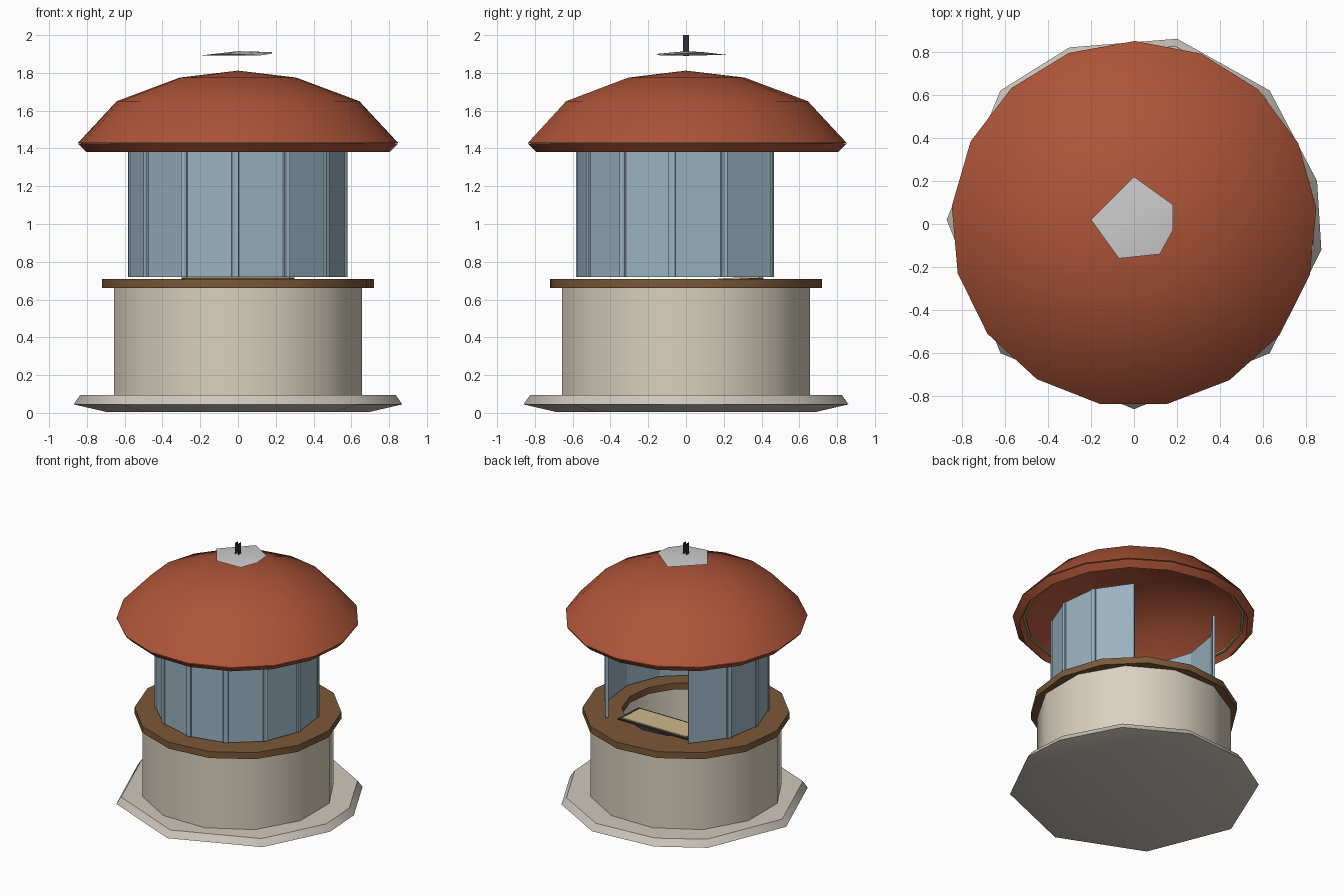
import bpy, math
from mathutils import Matrix, Vector

if "Cube" in bpy.data.objects:
    bpy.data.objects.remove(bpy.data.objects["Cube"])


def mat(name, r, g, b):
    m = bpy.data.materials.new(name)
    m.diffuse_color = (r, g, b, 1)
    m.use_nodes = True
    m.node_tree.nodes["Principled BSDF"].inputs["Base Color"].default_value = m.diffuse_color
    return m


RED = mat("terracotta", 0.42, 0.09, 0.04)
CREAM = mat("cream", 0.70, 0.64, 0.52)
STONE = mat("stone", 0.62, 0.58, 0.51)
WOOD = mat("wood", 0.20, 0.10, 0.04)
BLUE = mat("blue_glass", 0.32, 0.45, 0.53)
GOLD = mat("gold", 0.45, 0.33, 0.14)
TAN = mat("tan", 0.66, 0.50, 0.28)
DARK = mat("dark_metal", 0.03, 0.03, 0.04)


def make(name, verts, faces, material=None, smooth=None):
    me = bpy.data.meshes.new(name)
    me.from_pydata(verts, [], faces)
    ob = bpy.data.objects.new(name, me)
    bpy.context.collection.objects.link(ob)
    if material:
        me.materials.append(material)
    if smooth:
        bpy.ops.object.select_all(action='DESELECT')
        bpy.context.view_layer.objects.active = ob
        ob.select_set(True)
        bpy.ops.object.shade_smooth_by_angle(angle=math.radians(smooth))
    return ob


def lathe(name, profile, n, material, closed=False, turn=0.0, smooth=40):
    """Spin (radius, z) points round z; a zero radius becomes a pole."""
    verts, rings = [], []
    for r, z in profile:
        start = len(verts)
        if r == 0:
            verts.append((0, 0, z))
            rings.append([start] * n)
            continue
        for i in range(n):
            a = math.radians(turn) + math.tau * i / n
            verts.append((r * math.cos(a), r * math.sin(a), z))
        rings.append(list(range(start, start + n)))
    pairs = list(zip(rings, rings[1:])) + ([(rings[-1], rings[0])] if closed else [])
    faces = []
    for lo, hi in pairs:
        for i in range(n):
            j = (i + 1) % n
            f = list(dict.fromkeys((lo[i], lo[j], hi[j], hi[i])))
            faces.append(f)
    return make(name, verts, faces, material, smooth)


def stack(name, outline, levels, material, smooth=50):
    """Scaled copies of an outline joined into a closed solid."""
    n = len(outline)
    verts = [(x * s, y * s, z) for s, z in levels for x, y in outline]
    faces = [(k * n + i, k * n + (i + 1) % n, (k + 1) * n + (i + 1) % n, (k + 1) * n + i)
             for k in range(len(levels) - 1) for i in range(n)]
    faces += [list(range(n))[::-1], list(range(len(verts) - n, len(verts)))]
    return make(name, verts, faces, material, smooth)


def box(name, size, matrix, material):
    c = [(x, y, z) for z in (-.5, .5) for x, y in ((-.5, -.5), (.5, -.5), (.5, .5), (-.5, .5))]
    verts = [matrix @ Vector((x * size[0], y * size[1], z * size[2])) for x, y, z in c]
    faces = [(3, 2, 1, 0), (4, 5, 6, 7)] + [(i, (i + 1) % 4, (i + 1) % 4 + 4, i + 4) for i in range(4)]
    return make(name, verts, faces, material)


# Uneven stone plinth
base = [(.63, .62), (.2, .86), (-.3, .82), (-.62, .62), (-.87, .02),
        (-.62, -.6), (0, -.86), (.63, -.6), (.87, -.12), (.85, .2)]
stack("plinth", base, [(.8, 0.005), (1, .045), (.96, .095)], STONE)

# Hollow drum wall and counter ring
lathe("drum_wall", [(.68, .09), (.68, .67), (.62, .67), (.62, .09)], 12, CREAM, True, 15)
lathe("counter", [(.45, .66), (.725, .66), (.725, .71), (.45, .71)], 14, WOOD, True, 6, 30)

# Ten flat panels leaving an opening at the back
STEP, START = 28, 128.5
for k in range(10):
    a = math.radians(START + STEP * (k + .5))
    m = Matrix.Rotation(a, 4, 'Z') @ Matrix.Translation((.552, 0, 1.05))
    box(f"wall_panel_{k + 1}", (.02, .315, .66), m, BLUE)

# Serving board inside, behind the opening
tilt = Matrix.Translation((0, .28, .695)) @ Matrix.Rotation(math.radians(3), 4, 'X')
box("board_frame", (.6, .26, .03), tilt, DARK)
box("board_top", (.55, .22, .012), tilt @ Matrix.Translation((0, 0, .016)), TAN)

# Open dome roof, eave band and thin trim
lathe("roof", [(.85, 1.43), (.645, 1.65), (.31, 1.775), (0, 1.812)], 17, RED, turn=5, smooth=60)
lathe("eave_band", [(.775, 1.425), (.805, 1.38), (.85, 1.425)], 17, RED, True, 5, 30)
lathe("eave_trim", [(.76, 1.42), (.835, 1.42), (.835, 1.435), (.76, 1.435)], 17, GOLD, True, 5, 30)

# Floating finial plate, a shallow uneven cone
plate = [(0, .22), (-.2, .02), (-.07, -.16), (.12, -.14), (.18, -.03), (.18, .09)]
zs = [1.895, 1.892, 1.9, 1.893, 1.902, 1.91]
make("finial_plate", [(x, y, z) for (x, y), z in zip(plate, zs)] + [(0, 0, 1.915), (0, 0, 1.892)],
     [(i, (i + 1) % 6, 6) for i in range(6)] + [((i + 1) % 6, i, 7) for i in range(6)], None, 60)

# Two flat blades forming the spike
for name, x in (("spike_left", -.013), ("spike_right", .013)):
    make(name, [(x, -.016, 1.89), (x, .016, 1.89), (x, .016, 2), (x, -.016, 2)], [(0, 1, 2, 3)], DARK)
